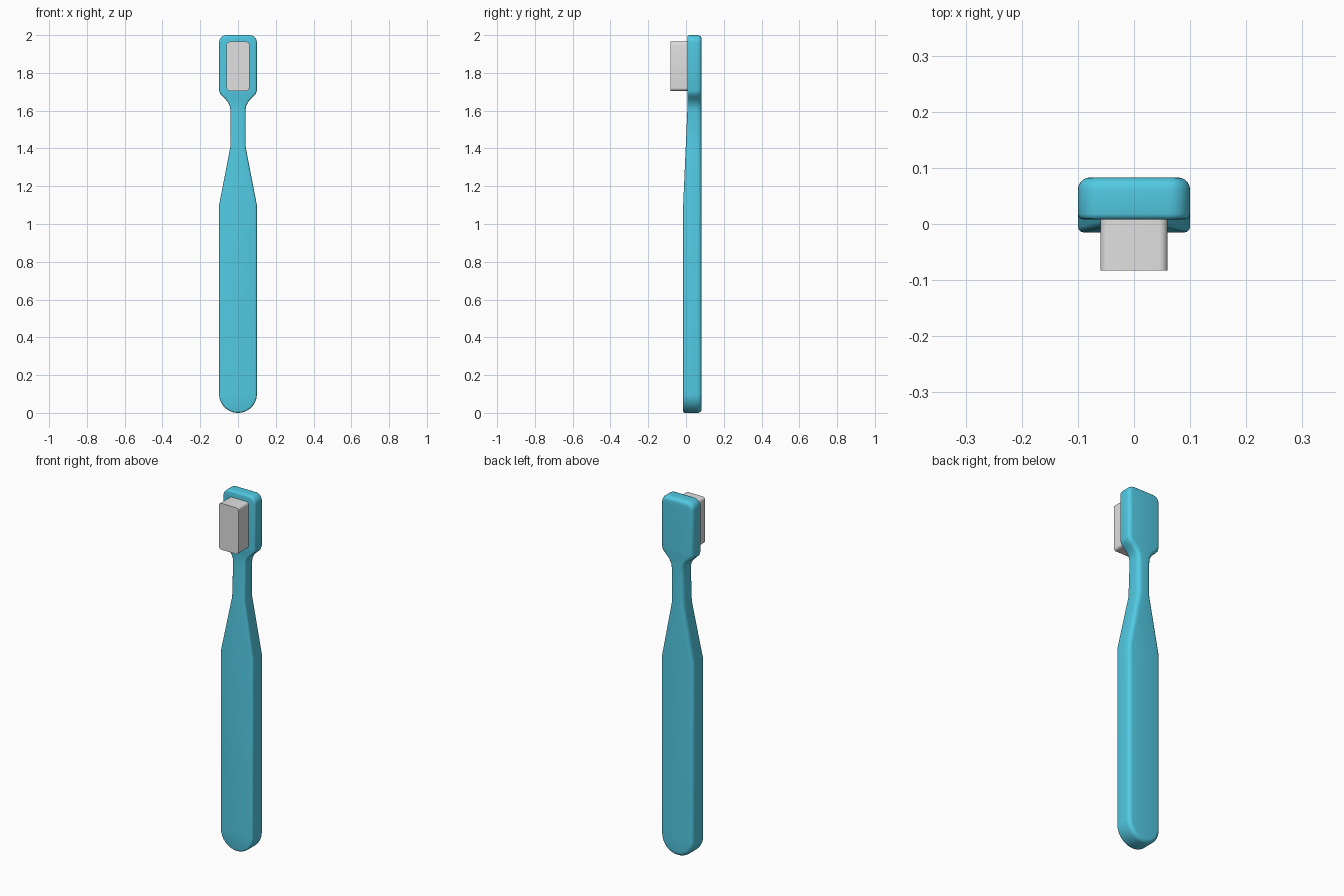
import bpy, bmesh, math
from mathutils import Vector

if "Cube" in bpy.data.objects:
    bpy.data.objects.remove(bpy.data.objects["Cube"])


def material(name, rgb):
    m = bpy.data.materials.new(name)
    m.diffuse_color = (*rgb, 1)
    m.use_nodes = True
    m.node_tree.nodes["Principled BSDF"].inputs["Base Color"].default_value = m.diffuse_color
    return m


def finish(bm, name, mat, angle):
    bmesh.ops.recalc_face_normals(bm, faces=bm.faces)
    me = bpy.data.meshes.new(name)
    bm.to_mesh(me)
    bm.free()
    me.materials.append(mat)
    ob = bpy.data.objects.new(name, me)
    bpy.context.collection.objects.link(ob)
    bpy.ops.object.select_all(action='DESELECT')
    ob.select_set(True)
    bpy.context.view_layer.objects.active = ob
    bpy.ops.object.shade_smooth_by_angle(angle=math.radians(angle))
    return ob


def arc(cx, cz, r, a0, a1, n):
    for i in range(n + 1):
        a = math.radians(a0 + (a1 - a0) * i / n)
        yield Vector((cx + r * math.cos(a), cz + r * math.sin(a)))


teal = material("teal plastic", (0.084, 0.59, 0.77))
grey = material("pale grey bristle", (0.75, 0.75, 0.75))

# Handle silhouette, right half from the bottom centre to the top edge
half = list(arc(0, 0.1, 0.1, -90, 0, 16))
half += [Vector(p) for p in ((0.1, 1.1), (0.04, 1.41), (0.04, 1.60), (0.043, 1.622),
                             (0.052, 1.643), (0.066, 1.66), (0.083, 1.676),
                             (0.094, 1.688), (0.1, 1.706))]
half += list(arc(0.06, 1.96, 0.04, 0, 90, 8))
loop = half + [Vector((-p.x, p.y)) for p in reversed(half[1:])]
L, n = len(loop), len(half)


def offset(i, d):
    # Move an outline point inwards by d with mitred corners
    a, p, b = loop[i - 1], loop[i], loop[(i + 1) % L]
    e1, e2 = (p - a).normalized(), (b - p).normalized()
    n1, n2 = Vector((-e1.y, e1.x)), Vector((-e2.y, e2.x))
    return p + (n1 + n2) * d / (1 + n1.dot(n2))


def front_y(z):
    t = min(max((z - 1.1) / 0.52, 0), 1)
    return -0.015 + 0.023 * t


# Handle body: stacked rings with a tight front edge and a softer back edge
BACK, RF, RB = 0.083, 0.01, 0.022
layers = []
for k in range(4):
    a = math.pi / 2 * k / 3
    layers.append((RF * (1 - math.sin(a)), True, RF * (1 - math.cos(a))))
for k in range(6):
    a = math.pi / 2 * k / 5
    layers.append((RB * (1 - math.cos(a)), False, BACK - RB * (1 - math.sin(a))))

bm = bmesh.new()
rings = []
for inset, is_front, y in layers:
    ring = []
    for i in range(L):
        q = offset(i, inset)
        ring.append(bm.verts.new((q.x, y + (front_y(loop[i].y) if is_front else 0), q.y)))
    rings.append(ring)
for r0, r1 in zip(rings, rings[1:]):
    for i in range(L):
        j = (i + 1) % L
        bm.faces.new((r0[i], r0[j], r1[j], r1[i]))
for r in (rings[0], rings[-1]):
    bm.faces.new((r[0], r[1], r[L - 1]))
    for i in range(1, n - 1):
        bm.faces.new((r[i], r[i + 1], r[L - i - 1], r[L - i]))
finish(bm, "handle", teal, 35)

# Bristle block with rounded upright corners
bm = bmesh.new()
bmesh.ops.create_cube(bm, size=1)
for v in bm.verts:
    v.co = (v.co.x * 0.12, -0.0315 + v.co.y * 0.103, 1.835 + v.co.z * 0.26)
edges = [e for e in bm.edges if abs(e.verts[0].co.y - e.verts[1].co.y) > 0.05]
bmesh.ops.bevel(bm, geom=edges, offset=0.015, segments=5, profile=0.5, affect='EDGES')
finish(bm, "bristles", grey, 35)
